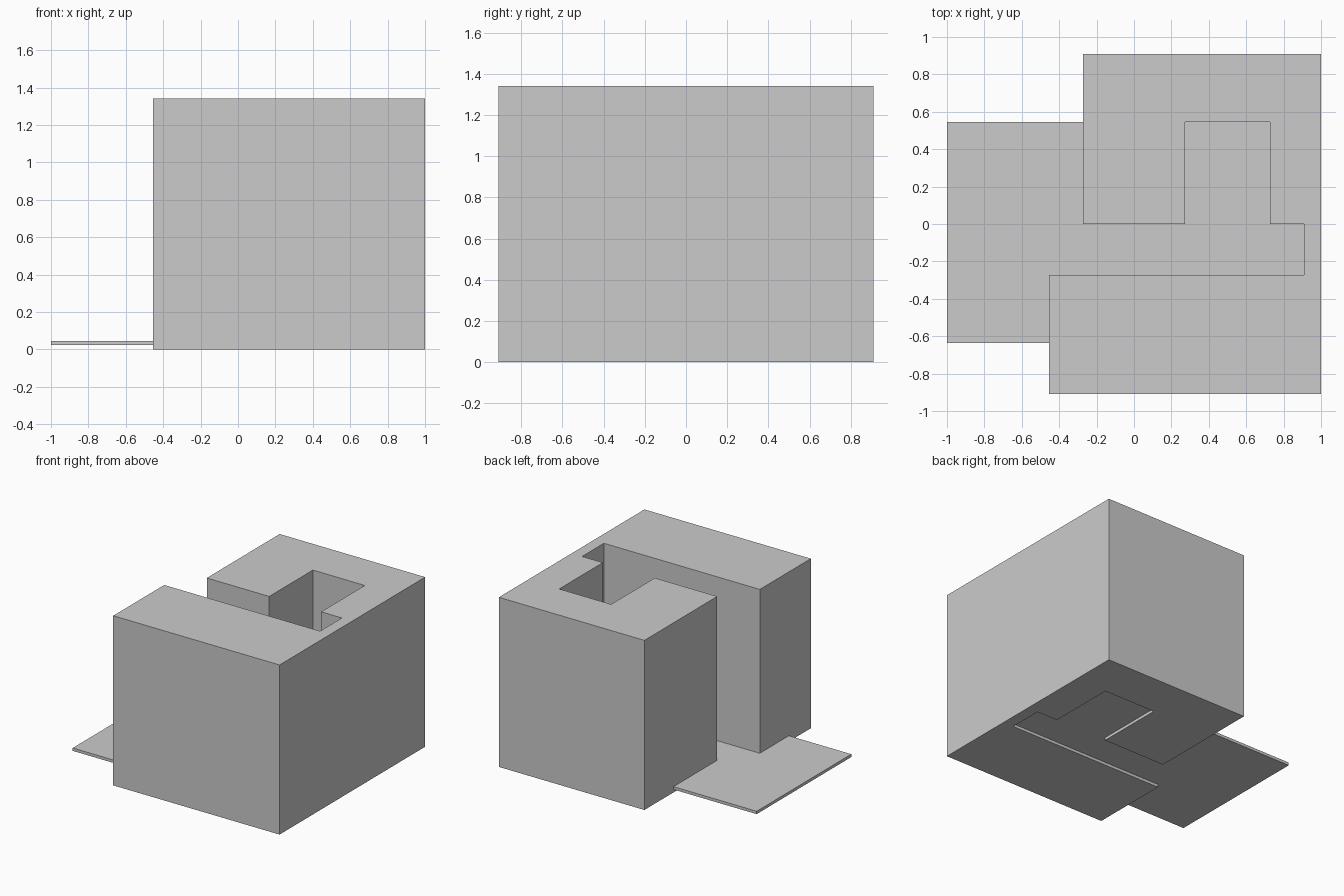
import bpy
import bmesh

if "Cube" in bpy.data.objects:
    bpy.data.objects.remove(bpy.data.objects["Cube"])

U = 1 / 11  # plan grid module


def extrude_plan(name, points, z0, z1):
    """Extrude a plan outline, given in modules, into a solid prism."""
    bm = bmesh.new()
    face = bm.faces.new([bm.verts.new((x * U, y * U, z0 * U)) for x, y in points])
    geom = bmesh.ops.extrude_face_region(bm, geom=[face])["geom"]
    top = [g for g in geom if isinstance(g, bmesh.types.BMVert)]
    bmesh.ops.translate(bm, verts=top, vec=(0, 0, (z1 - z0) * U))
    bmesh.ops.recalc_face_normals(bm, faces=bm.faces)
    mesh = bpy.data.meshes.new(name)
    bm.to_mesh(mesh)
    bm.free()
    obj = bpy.data.objects.new(name, mesh)
    bpy.context.collection.objects.link(obj)
    return obj


# Thick wall mass wrapping the passage and its alcove
extrude_plan("wall_block", [
    (-5, -10), (11, -10), (11, 10), (-3, 10), (-3, 0), (3, 0),
    (3, 6), (8, 6), (8, 0), (10, 0), (10, -3), (-5, -3),
], 0, 14.75)

# Thin floor running through the passage and out on the left
extrude_plan("floor_slab", [(-11, -7), (10, -7), (10, 6), (-11, 6)], 0.25, 0.5)
